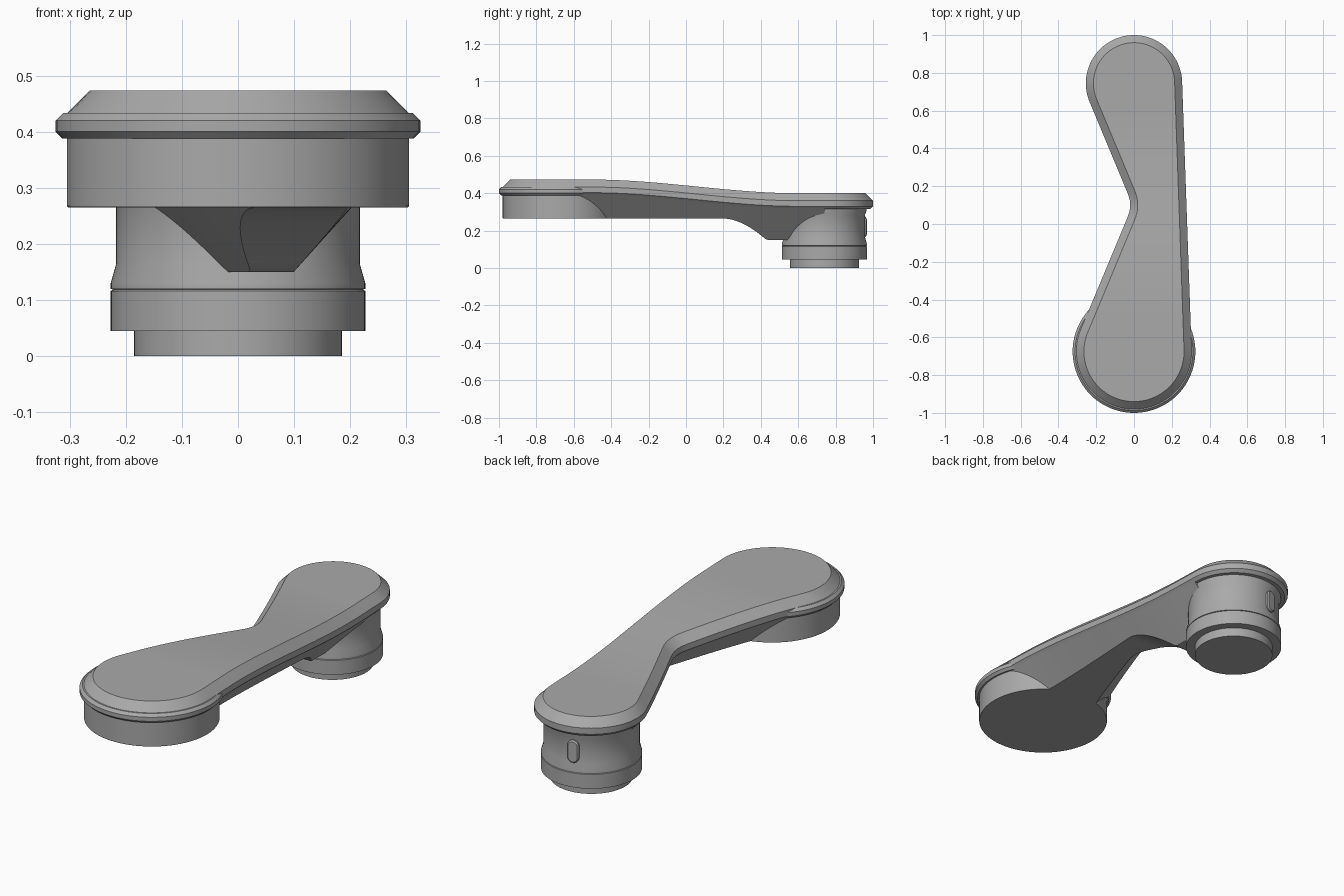
import bpy, bmesh
from math import pi, sin, cos, acos, asin, atan2, sqrt, radians
from mathutils import Vector, Matrix

if "Cube" in bpy.data.objects:
    bpy.data.objects.remove(bpy.data.objects["Cube"])

# One plain grey for everything
grey = bpy.data.materials.new("satin_grey")
grey.use_nodes = True
color = (0.4, 0.4, 0.4, 1)
grey.diffuse_color = color
grey.node_tree.nodes["Principled BSDF"].inputs["Base Color"].default_value = color

# Plan of the handle: head circle, pivot circle and waist circle
HEAD, PIVOT, WAIST = Vector((0, -0.675)), Vector((0, 0.745)), Vector((-0.17, 0.1))
R_HEAD, R_PIVOT, R_WAIST = 0.305, 0.255, 0.15


def finish(name, bm, angle=30):
    bmesh.ops.recalc_face_normals(bm, faces=bm.faces)
    mesh = bpy.data.meshes.new(name)
    bm.to_mesh(mesh)
    bm.free()
    obj = bpy.data.objects.new(name, mesh)
    bpy.context.collection.objects.link(obj)
    mesh.materials.append(grey)
    bpy.ops.object.select_all(action="DESELECT")
    obj.select_set(True)
    bpy.context.view_layer.objects.active = obj
    bpy.ops.object.shade_smooth_by_angle(angle=radians(angle))
    return obj


def lathe(name, center, profile, n=96):
    bm = bmesh.new()
    rings = [[bm.verts.new((center.x + r * cos(2 * pi * i / n),
                            center.y + r * sin(2 * pi * i / n), z))
              for i in range(n)] for r, z in profile]
    for a, b in zip(rings, rings[1:]):
        for i in range(n):
            j = (i + 1) % n
            bm.faces.new((a[i], a[j], b[j], b[i]))
    bm.faces.new(rings[0])
    bm.faces.new(rings[-1])
    return finish(name, bm)


def circle_x(center, r, y):
    return sqrt(max(0, r * r - (y - center.y) ** 2))


def lerp_x(a, b, y):
    return a.x + (b.x - a.x) * (y - a.y) / (b.y - a.y)


def right_x(y, d):
    """Straight side: tangent line joining both end circles, inset by d."""
    s = asin((R_HEAD - R_PIVOT) / (PIVOT.y - HEAD.y))
    n = Vector((cos(s), sin(s)))
    a, b = HEAD + (R_HEAD - d) * n, PIVOT + (R_PIVOT - d) * n
    if y < a.y:
        return circle_x(HEAD, R_HEAD - d, y)
    return lerp_x(a, b, y) if y < b.y else circle_x(PIVOT, R_PIVOT - d, y)


def left_x(y, d):
    """Waisted side: end circles joined to the concave waist by tangents."""
    rw = R_WAIST + d
    points = []
    for c, r, sign in ((HEAD, R_HEAD - d, 1), (PIVOT, R_PIVOT - d, -1)):
        v = WAIST - c
        t = atan2(v.y, v.x) + sign * acos((r + rw) / v.length)
        n = Vector((cos(t), sin(t)))
        points += [c + r * n, WAIST - rw * n]
    a, b, e, c = points
    if y < a.y:
        return -circle_x(HEAD, R_HEAD - d, y)
    if y < b.y:
        return lerp_x(a, b, y)
    if y < c.y:
        return WAIST.x + circle_x(WAIST, rw, y)
    return lerp_x(c, e, y) if y < e.y else -circle_x(PIVOT, R_PIVOT - d, y)


def top_z(y):
    t = min(1, max(0, (y + 0.5) / 1.1))
    return 0.473 - 0.073 * t * t * (3 - 2 * t)


# Top plate: stacked rings following the plan, chamfered at the rim
def build_plate(n=110):
    bm = bmesh.new()
    rings = []
    for d, dz in ((0.04, 0), (0, -0.04), (0, -0.07), (0.015, -0.085)):
        y0, y1 = HEAD.y - R_HEAD + d, PIVOT.y + R_PIVOT - d
        ys = [y0 + (y1 - y0) * (1 - cos(pi * i / n)) / 2 for i in range(1, n)]
        front = bm.verts.new((0, y0, top_z(y0) + dz))
        back = bm.verts.new((0, y1, top_z(y1) + dz))
        left = [bm.verts.new((left_x(y, d), y, top_z(y) + dz)) for y in ys]
        right = [bm.verts.new((right_x(y, d), y, top_z(y) + dz)) for y in ys]
        rings.append([front] + right + [back] + left[::-1])
    for a, b in zip(rings, rings[1:]):
        for i in range(2 * n):
            j = (i + 1) % (2 * n)
            bm.faces.new((a[i], a[j], b[j], b[i]))
    for ring in (rings[0], rings[-1]):
        bm.faces.new((ring[0], ring[1], ring[-1]))
        bm.faces.new((ring[n], ring[n - 1], ring[n + 1]))
        for i in range(1, n - 1):
            bm.faces.new((ring[i], ring[i + 1], ring[-i - 1], ring[-i]))
    return finish("top_plate", bm, 25)


# Tapered underside: flat below the arm, deepening to a keel at the hub
def keel_z(y):
    t = min(1, max(0, (y - 0.2) / 0.23))
    return 0.265 - 0.115 * t ** 1.8


def build_underside(n=94):
    bm = bmesh.new()
    sections = []
    for i in range(n + 1):
        y = -0.67 + 1.41 * i / n
        zt, zb = top_z(y) - 0.08, keel_z(y)
        l, r, inset = left_x(y, 0.01), right_x(y, 0.01), 0.9 * (zt - zb)
        sections.append([bm.verts.new(p) for p in (
            (l, y, zt), (r, y, zt), (r - inset, y, zb), (l + inset, y, zb))])
    for a, b in zip(sections, sections[1:]):
        for i in range(4):
            j = (i + 1) % 4
            bm.faces.new((a[i], a[j], b[j], b[i]))
    bm.faces.new(sections[0])
    bm.faces.new(sections[-1])
    return finish("arm_underside", bm, 25)


# Raised oblong key on the back of the hub
def build_key(half=0.022, rise=0.028, n=12):
    bm = bmesh.new()
    turn = Matrix.Translation((0, 0.74, 0.22)) @ Matrix.Rotation(radians(13), 4, "Z")
    rings = []
    for grow, depth in ((0.006, 0.2), (0.006, 0.222), (0, 0.228)):
        ring = []
        for side in (0, 1):
            for i in range(n + 1):
                t = pi * (side + i / n)
                r = half + grow
                ring.append(bm.verts.new(turn @ Vector((
                    r * cos(t), depth, r * sin(t) + (rise if side == 0 else -rise)))))
        rings.append(ring)
    for a, b in zip(rings, rings[1:]):
        for i in range(len(a)):
            j = (i + 1) % len(a)
            bm.faces.new((a[i], a[j], b[j], b[i]))
    bm.faces.new(rings[0])
    bm.faces.new(rings[-1])
    return finish("hub_key", bm)


build_plate()
build_underside()
build_key()

# Round head with its protruding rim
lathe("head", HEAD, [(0.303, 0.265), (0.305, 0.268), (0.305, 0.388), (0.313, 0.388),
                     (0.325, 0.4), (0.325, 0.42), (0.312, 0.433), (0.3, 0.433)])
# Pivot hub, its collar and the stub beneath
HUB = Vector((0, 0.74))
lathe("pivot_hub", HUB, [(0.22, 0.118), (0.227, 0.12), (0.227, 0.13), (0.217, 0.165),
                         (0.217, 0.285), (0.225, 0.305), (0.225, 0.325)])
lathe("hub_collar", HUB, [(0.227, 0.045), (0.227, 0.116), (0.222, 0.119)])
lathe("hub_stub", HUB, [(0.185, 0), (0.185, 0.05)])
